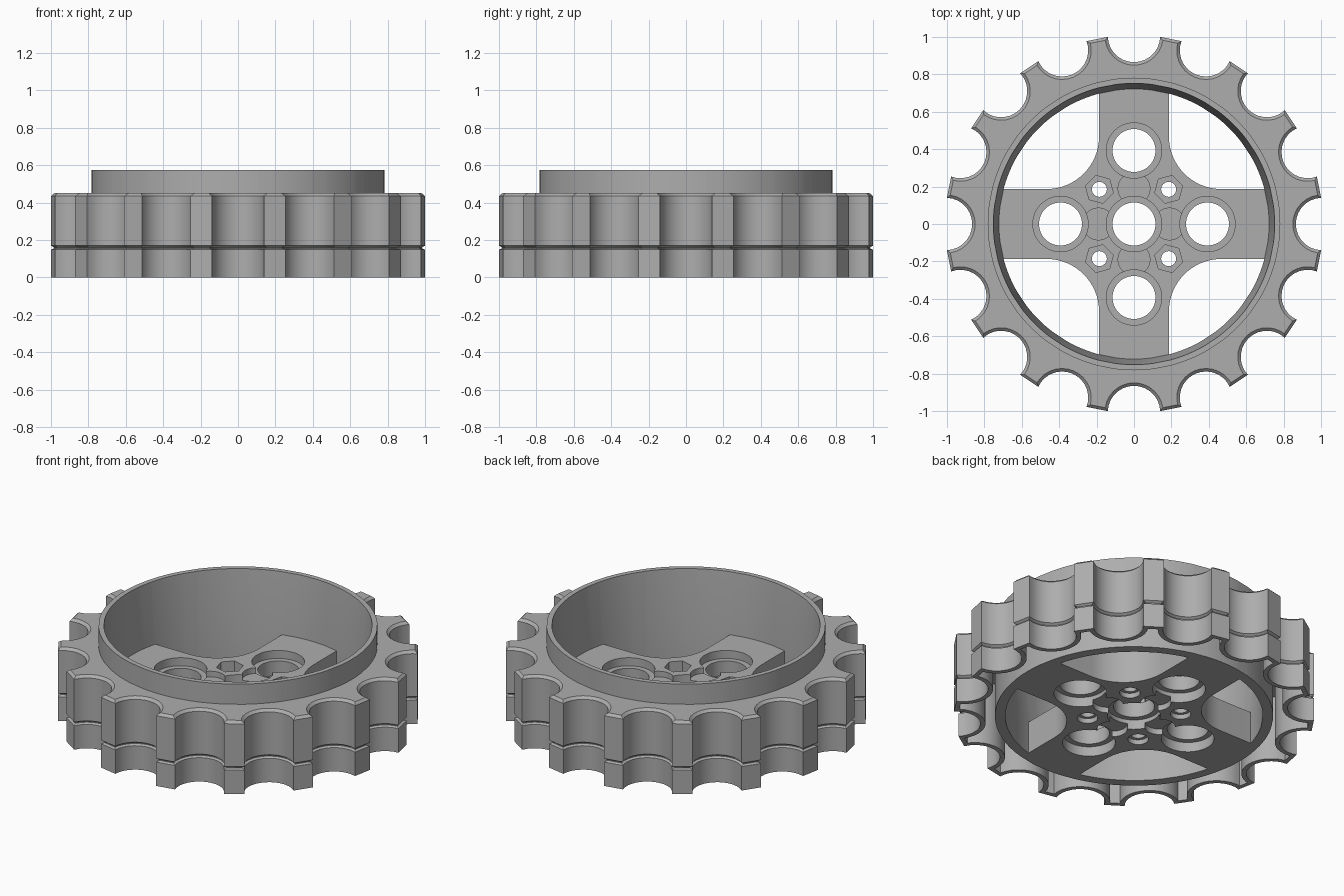
import bpy, bmesh, math
from math import sin, cos, pi, radians
from mathutils import Matrix

old = bpy.data.objects.get("Cube")
if old:
    bpy.data.objects.remove(old, do_unlink=True)

TEETH = 16
grey = bpy.data.materials.new("plain grey")
grey.use_nodes = True
grey.diffuse_color = (0.42, 0.42, 0.42, 1)
grey.node_tree.nodes["Principled BSDF"].inputs["Base Color"].default_value = (0.42, 0.42, 0.42, 1)


def make_object(name, bm):
    bmesh.ops.recalc_face_normals(bm, faces=bm.faces)
    mesh = bpy.data.meshes.new(name)
    bm.to_mesh(mesh)
    bm.free()
    mesh.materials.append(grey)
    obj = bpy.data.objects.new(name, mesh)
    bpy.context.collection.objects.link(obj)
    return obj


def tooth_profile(inset=0.0, steps=14):
    """Outline of the toothed wheel: round notches between short teeth."""
    tip, centre, r = 1.01 - inset, 1.005, 0.14 + inset
    # angle on the notch circle where it meets the tip radius
    end = math.acos((centre ** 2 + r ** 2 - tip ** 2) / (2 * centre * r))
    pts = []
    for t in range(TEETH):
        a = 2 * pi * t / TEETH
        for i in range(steps + 1):
            b = end * (2 * i / steps - 1)
            x, y = centre - r * cos(b), r * sin(b)
            pts.append((x * cos(a) - y * sin(a), x * sin(a) + y * cos(a)))
    return pts


def circle(radius):
    """Circle with one point for each point of the toothed outline."""
    return [(radius * x / math.hypot(x, y), radius * y / math.hypot(x, y))
            for x, y in tooth_profile()]


# Toothed rim: one closed loft with a hollow underside and a tall inner collar
loops = [
    (circle(0.78), 0), (circle(0.78), 0.40),
    (tooth_profile(0.028), 0.40), (tooth_profile(0.028), 0),
    (tooth_profile(), 0), (tooth_profile(), 0.148),
    (tooth_profile(0.014), 0.155), (tooth_profile(0.014), 0.16),
    (tooth_profile(), 0.17), (tooth_profile(), 0.435),
    (tooth_profile(0.016), 0.45), (circle(0.782), 0.45),
    (circle(0.782), 0.575), (circle(0.752), 0.575),
    (circle(0.722), 0.2), (circle(0.722), 0),
]
bm = bmesh.new()
rings = [[bm.verts.new((x, y, z)) for x, y in pts] for pts, z in loops]
for k, ring in enumerate(rings):
    above = rings[(k + 1) % len(rings)]
    for i in range(len(ring)):
        j = (i + 1) % len(ring)
        bm.faces.new((ring[i], ring[j], above[j], above[i]))
rim = make_object("toothed_rim", bm)

# Four-spoke hub: rounded cross outline, extruded
HALF, FILLET, REACH, THICK = 0.187, 0.28, 0.73, 0.2
outline = []
spread = math.asin(HALF / REACH)
for q in range(4):
    a = q * pi / 2
    part = [(REACH * cos(b), REACH * sin(b))
            for b in [spread * (i / 6 - 1) for i in range(13)]]
    c = HALF + FILLET
    part += [(c + FILLET * cos(b), c + FILLET * sin(b))
             for b in [radians(270 - 90 * i / 16) for i in range(17)]]
    outline += [(x * cos(a) - y * sin(a), x * sin(a) + y * cos(a)) for x, y in part]
bm = bmesh.new()
base = bm.faces.new([bm.verts.new((x, y, 0)) for x, y in outline])
moved = bmesh.ops.extrude_face_region(bm, geom=[base])["geom"]
bmesh.ops.translate(bm, vec=(0, 0, THICK),
                    verts=[v for v in moved if isinstance(v, bmesh.types.BMVert)])
hub = make_object("spoked_hub", bm)


def cut(spots, radius, low, high, sides=48):
    """Cut straight round or polygonal holes out of the hub."""
    bm = bmesh.new()
    for x, y in spots:
        turn = math.atan2(y, x)
        bmesh.ops.create_cone(
            bm, cap_ends=True, segments=sides, radius1=radius, radius2=radius,
            depth=high - low,
            matrix=Matrix.Translation((x, y, (low + high) / 2)) @ Matrix.Rotation(turn, 4, 'Z'))
    cutter = make_object("hole_cutter", bm)
    cutter.hide_render = True
    mod = hub.modifiers.new("holes", 'BOOLEAN')
    mod.operation, mod.solver, mod.object = 'DIFFERENCE', 'EXACT', cutter
    bpy.context.view_layer.update()
    result = bpy.data.meshes.new_from_object(
        hub.evaluated_get(bpy.context.evaluated_depsgraph_get()))
    hub.modifiers.clear()
    hub.data = result
    bpy.data.objects.remove(cutter, do_unlink=True)


def around(distance, start=0):
    return [(distance * cos(start + q * pi / 2), distance * sin(start + q * pi / 2))
            for q in range(4)]


large = [(0, 0)] + around(0.393)
bolts = around(0.262, pi / 4)
links = around(0.19)
cut(large, 0.115, -0.1, 0.3)                  # through holes
cut(large, 0.148, THICK - 0.05, 0.3)          # upper counterbores
cut(large, 0.148, -0.1, 0.06)                 # lower counterbores
cut(links, 0.085, THICK - 0.035, 0.3)         # upper round recesses
cut(links, 0.085, -0.1, 0.035)                # lower round recesses
cut(bolts, 0.04, -0.1, 0.3, 24)               # bolt holes
cut(bolts, 0.077, THICK - 0.07, 0.3, 6)       # hexagonal nut pockets
cut(bolts, 0.058, -0.1, 0.03, 24)             # bolt head seats

# Smooth curved walls, keep corners sharp
bpy.ops.object.select_all(action='DESELECT')
for obj in (rim, hub):
    obj.select_set(True)
bpy.context.view_layer.objects.active = rim
bpy.ops.object.shade_smooth_by_angle(angle=radians(30))
